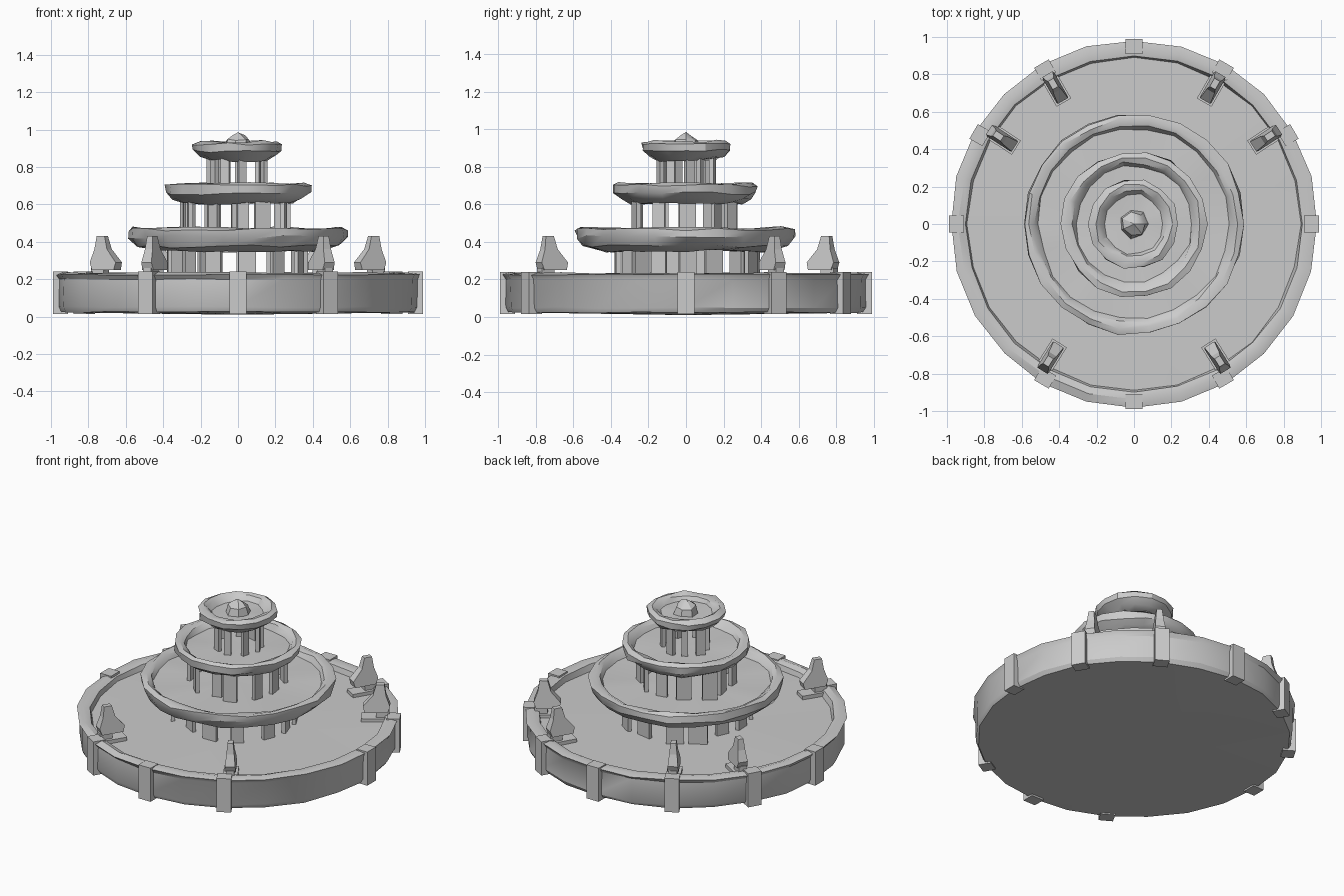
import bpy, bmesh, math, random
from mathutils import Matrix, Vector

random.seed(4)
if "Cube" in bpy.data.objects:
    bpy.data.objects.remove(bpy.data.objects["Cube"])

stone = bpy.data.materials.new("grey stone")
stone.use_nodes = True
GREY = (0.6, 0.6, 0.6, 1)
stone.diffuse_color = GREY
stone.node_tree.nodes["Principled BSDF"].inputs["Base Color"].default_value = GREY


def finish(name, bm, smooth=True):
    bmesh.ops.recalc_face_normals(bm, faces=bm.faces[:])
    mesh = bpy.data.meshes.new(name)
    bm.to_mesh(mesh)
    bm.free()
    mesh.materials.append(stone)
    obj = bpy.data.objects.new(name, mesh)
    bpy.context.collection.objects.link(obj)
    if smooth:
        bpy.ops.object.select_all(action='DESELECT')
        obj.select_set(True)
        bpy.context.view_layer.objects.active = obj
        bpy.ops.object.shade_smooth_by_angle(angle=math.radians(30))
    return obj


def lathe(name, profile, sides, rough=0.0):
    """Closed turned body; profile runs from bottom centre to top centre."""
    bm = bmesh.new()
    rings = []
    for r, z in profile:
        count = sides if r > 0 else 1
        ring = []
        for i in range(count):
            a = math.tau * i / sides
            d = random.uniform(-rough, rough)
            h = random.uniform(-rough, rough)
            ring.append(bm.verts.new(((r + d) * math.cos(a), (r + d) * math.sin(a), z + h)
                                     if r > 0 else (0, 0, z)))
        rings.append(ring)
    for lo, hi in zip(rings, rings[1:]):
        for i in range(sides):
            j = (i + 1) % sides
            if len(lo) == 1:
                bm.faces.new((lo[0], hi[j], hi[i]))
            elif len(hi) == 1:
                bm.faces.new((lo[i], lo[j], hi[0]))
            else:
                bm.faces.new((lo[i], lo[j], hi[j], hi[i]))
    return finish(name, bm)


def add_block(bm, angle, r0, r1, width, z0, z1, twist=0.0):
    """Box standing at an angle around the centre."""
    place = (Matrix.Rotation(angle, 4, 'Z')
             @ Matrix.Translation(((r0 + r1) / 2, 0, (z0 + z1) / 2))
             @ Matrix.Rotation(twist, 4, 'Z')
             @ Matrix.Diagonal((r1 - r0, width, z1 - z0, 1)))
    bmesh.ops.create_cube(bm, size=1, matrix=place)


# Ground basin with raised rim and flat floor
lathe("basin", [(0, 0.01), (0.95, 0.025), (0.965, 0.05), (0.965, 0.2), (0.98, 0.225),
                (0.94, 0.235), (0.9, 0.225), (0.89, 0.19), (0, 0.2)], 24, 0.004)

# Upright blocks dividing the basin wall
bm = bmesh.new()
for deg in (0, 30, 60, 90, 120, 150, 180, 240, 270, 300):
    add_block(bm, math.radians(deg), 0.91, 0.99, 0.09, 0.015, 0.24)
finish("wall_blocks", bm, False)

# Three stacked bowls: name, rim radius, base radius, bottom, top
tiers = [("lower", 0.59, 0.44, 0.35, 0.475, 22),
         ("middle", 0.39, 0.3, 0.605, 0.71, 18),
         ("upper", 0.24, 0.15, 0.835, 0.935, 14)]
for name, rim, base, z0, z1, sides in tiers:
    lathe(name + "_bowl", [(0, z0 + 0.01), (base, z0), (rim - 0.04, z0 + 0.025),
                           (rim - 0.005, z1 - 0.05), (rim, z1 - 0.01), (rim - 0.03, z1),
                           (rim - 0.06, z1 - 0.01), (rim - 0.08, z1 - 0.04), (0, z1 - 0.04)],
          sides, 0.009)

# Rings of broken slabs holding up the bowls
for name, radius, width, z0, z1, count in (("lower", 0.37, 0.1, 0.19, 0.37, 13),
                                           ("middle", 0.28, 0.08, 0.43, 0.62, 12),
                                           ("upper", 0.14, 0.05, 0.665, 0.85, 9)):
    bm = bmesh.new()
    for i in range(count):
        r = radius * random.uniform(0.88, 1.08)
        add_block(bm, math.tau * (i + random.uniform(-0.2, 0.2)) / count, r - 0.012, r + 0.012,
                  width * random.uniform(0.75, 1.2), z0, z1, random.uniform(-0.4, 0.4))
    finish(name + "_supports", bm, False)

# Leaf-shaped ornaments standing just inside the rim
outline = [(0.77, 0.25), (0.91, 0.25), (0.925, 0.29), (0.9, 0.36),
           (0.89, 0.43), (0.84, 0.43), (0.82, 0.36), (0.76, 0.29)]
for i, deg in enumerate((33, 60, 120, 147, 238, 302)):
    bm = bmesh.new()
    front = [bm.verts.new((r, 0.035 - (z - 0.25) * 0.1, z)) for r, z in outline]
    back = [bm.verts.new((r, -0.035 + (z - 0.25) * 0.1, z)) for r, z in outline]
    bm.faces.new(front)
    bm.faces.new(back)
    for k in range(len(outline)):
        n = (k + 1) % len(outline)
        bm.faces.new((front[k], front[n], back[n], back[k]))
    bmesh.ops.rotate(bm, verts=bm.verts[:], cent=Vector(), matrix=Matrix.Rotation(math.radians(deg), 3, 'Z'))
    add_block(bm, math.radians(deg), 0.75, 0.92, 0.09, 0.19, 0.215)
    add_block(bm, math.radians(deg), 0.84, 0.92, 0.05, 0.2, 0.26)
    finish(f"rim_ornament_{i + 1}", bm, False)

# Rough spout on the upper bowl
lathe("spout", [(0, 0.88), (0.08, 0.89), (0.065, 0.945), (0.03, 0.965), (0, 0.985)], 7, 0.008)
